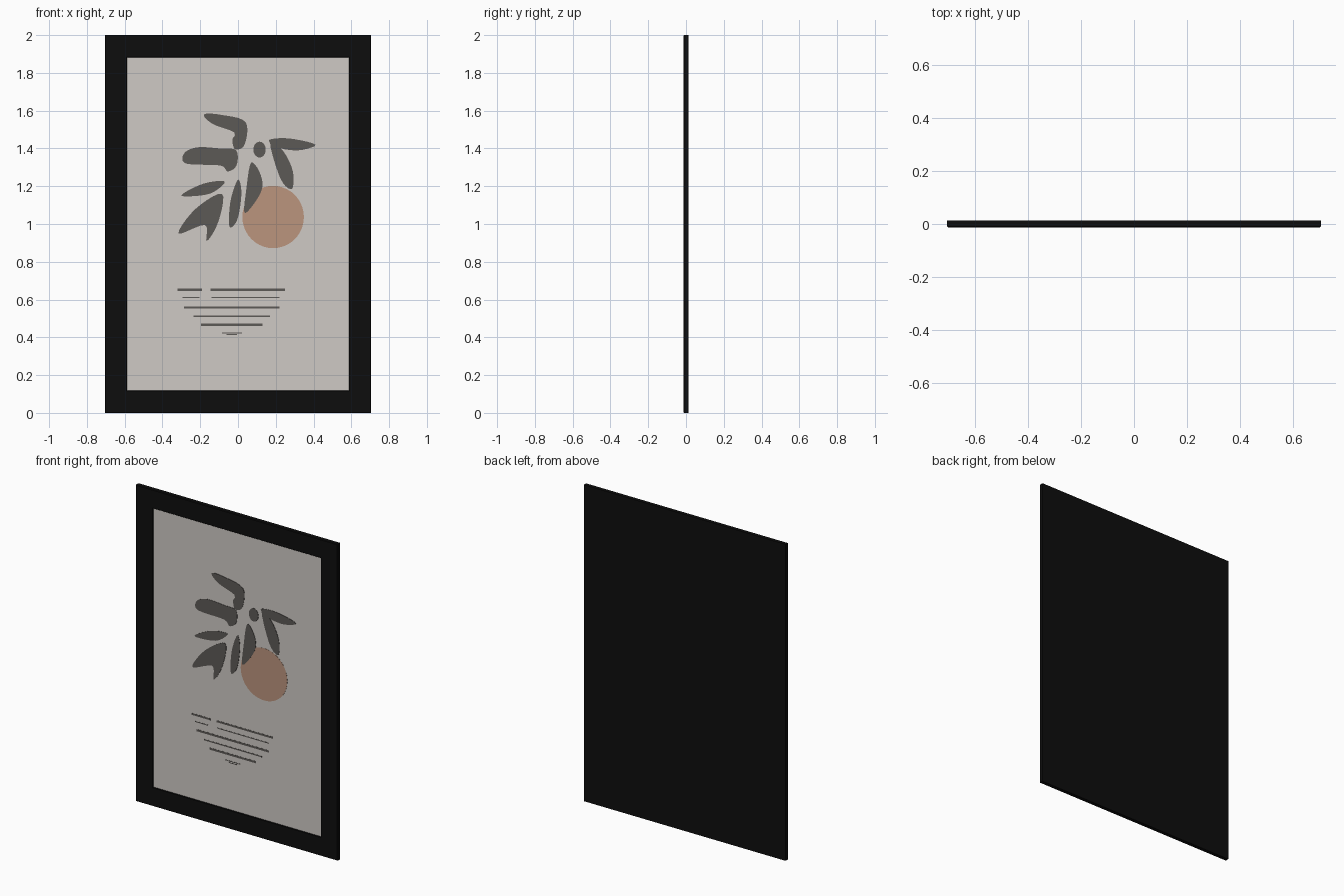
import bpy, bmesh, math
from mathutils import Vector

if "Cube" in bpy.data.objects:
    bpy.data.objects.remove(bpy.data.objects["Cube"])


def material(name, rgb):
    m = bpy.data.materials.new(name)
    m.diffuse_color = (*rgb, 1)
    m.use_nodes = True
    m.node_tree.nodes["Principled BSDF"].inputs["Base Color"].default_value = m.diffuse_color
    return m


BLACK = material("frame black", (0.0042, 0.0042, 0.0042))
PAPER = material("warm paper", (0.62, 0.59, 0.555))
CHARCOAL = material("charcoal ink", (0.108, 0.10, 0.093))
CLAY = material("clay orange", (0.50, 0.298, 0.208))

W, H, D = 0.705, 2.0, 0.013      # half width, height, half depth
BORDER = 0.118                   # width of the moulding
PAPER_Y = -0.005                 # front of the paper, recessed in the frame


def finish(bm, name, mat):
    bmesh.ops.recalc_face_normals(bm, faces=bm.faces[:])
    me = bpy.data.meshes.new(name)
    bm.to_mesh(me)
    bm.free()
    me.materials.append(mat)
    ob = bpy.data.objects.new(name, me)
    bpy.context.collection.objects.link(ob)
    return ob


def add_plate(bm, outline, y_front, y_back):
    """Extrude an x/z outline between two depths."""
    n = len(outline)
    front = [bm.verts.new((x, y_front, z)) for x, z in outline]
    back = [bm.verts.new((x, y_back, z)) for x, z in outline]
    caps = [bm.faces.new(front), bm.faces.new(back[::-1])]
    for i in range(n):
        j = (i + 1) % n
        bm.faces.new((front[i], back[i], back[j], front[j]))
    bmesh.ops.triangulate(bm, faces=[f for f in caps if n > 4])


def plates(name, outlines, y_front, y_back, mat):
    bm = bmesh.new()
    for o in outlines:
        add_plate(bm, o, y_front, y_back)
    return finish(bm, name, mat)


def rect(x0, x1, z0, z1):
    return [(x0, z0), (x1, z0), (x1, z1), (x0, z1)]


def ellipse(cx, cz, rx, rz, n):
    return [(cx + rx * math.cos(2 * math.pi * i / n),
             cz + rz * math.sin(2 * math.pi * i / n)) for i in range(n)]


def smooth_outline(points, steps=5):
    """Closed Catmull-Rom curve through points given in hundredths."""
    p = [Vector(q) / 100 for q in points]
    n, out = len(p), []
    for i in range(n):
        a, b, c, d = p[i - 1], p[i], p[(i + 1) % n], p[(i + 2) % n]
        for s in range(steps):
            t = s / steps
            v = (2 * b + (c - a) * t + (2 * a - 5 * b + 4 * c - d) * t * t
                 + (3 * b - a - 3 * c + d) * t ** 3) / 2
            out.append((v.x, v.y))
    return out


# Mitred frame: a moulding profile (inset, depth) swept round four corners
profile = [(0, D), (0, -D + 0.003), (0.003, -D),
           (BORDER - 0.002, -D), (BORDER, -D + 0.002), (BORDER, D)]
bm = bmesh.new()
rings = []
for sx, top in ((-1, 0), (1, 0), (1, 1), (-1, 1)):
    rings.append([bm.verts.new((sx * (W - i), y, H - i if top else i))
                  for i, y in profile])
for k in range(4):
    a, b = rings[k], rings[(k + 1) % 4]
    for i in range(len(profile)):
        j = (i + 1) % len(profile)
        bm.faces.new((a[i], a[j], b[j], b[i]))
finish(bm, "frame", BLACK)

# Backing board and paper
inner = rect(-W + BORDER, W - BORDER, BORDER, H - BORDER)
plates("backing_board", [inner], 0.0, D, BLACK)
plates("paper", [inner], PAPER_Y, 0.0, PAPER)

# Fruit disc
plates("fruit", [ellipse(0.186, 1.037, 0.163, 0.165, 40)],
       PAPER_Y - 0.001, PAPER_Y, CLAY)

# Leaves
leaves = [
    [(-18, 158), (-9, 157.8), (4, 154), (3.5, 142), (-1.5, 139.5),
     (-3, 144.5), (-2, 148.5), (-13.5, 153)],
    [(-28.5, 137.4), (-21.5, 140.6), (-9.5, 140), (-1, 139), (-0.8, 131),
     (-5.5, 127.8), (-9.5, 131), (-27.5, 132)],
    [(-30, 115), (-18.5, 121.3), (-7, 122.5), (-15, 116)],
    [(-31.5, 95), (-22.5, 108), (-8.5, 116), (-10.3, 101.5),
     (-16.5, 91), (-17.5, 99.5)],
    [(0, 123.5), (1.8, 116), (-0.3, 102.5), (-4.5, 98.5), (-4, 112)],
    [(7, 132.5), (12, 126), (12.2, 117), (3.7, 105.7), (4.5, 119)],
    [(16.5, 144.5), (27, 145.3), (41, 142), (32, 139), (21, 140.5)],
    [(17, 143), (24, 138.5), (29, 128), (28.5, 118.5), (22.5, 124)],
]
plates("leaves", [smooth_outline(l) for l in leaves],
       PAPER_Y - 0.002, PAPER_Y, CHARCOAL)
plates("berry", [ellipse(0.114, 1.394, 0.033, 0.042, 20)],
       PAPER_Y - 0.002, PAPER_Y, CHARCOAL)

# Bowl drawn as horizontal strokes: start, end, height, thickness
strokes = [(-0.32, -0.19, 0.652, 0.012), (-0.145, 0.25, 0.652, 0.012),
           (-0.295, -0.205, 0.61, 0.006), (-0.14, 0.22, 0.61, 0.006),
           (-0.285, 0.22, 0.558, 0.013), (-0.235, 0.17, 0.512, 0.008),
           (-0.195, 0.13, 0.466, 0.013), (-0.085, 0.02, 0.424, 0.005),
           (-0.06, -0.005, 0.414, 0.005)]
plates("bowl_strokes",
       [rect(a, b, z - t / 2, z + t / 2) for a, b, z, t in strokes],
       PAPER_Y - 0.001, PAPER_Y, CHARCOAL)
